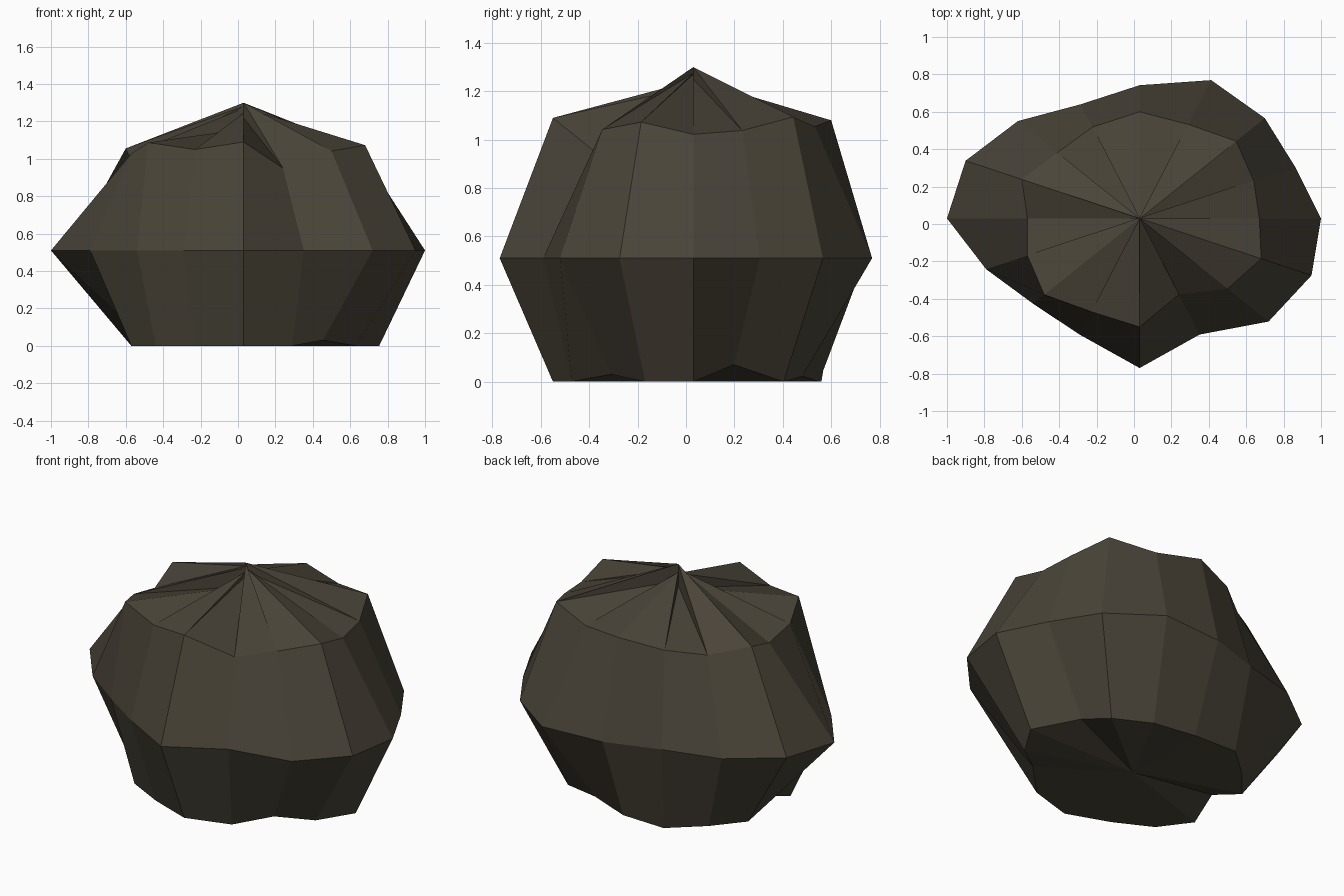
import bpy, math

if "Cube" in bpy.data.objects:
    bpy.data.objects.remove(bpy.data.objects["Cube"])

# Rock: a squashed 16 x 4 sphere with uneven radii and a flattened base
N = 16
CX, CY, CZ = 0.03, 0.03, 0.51
SQUASH = 0.8

# radius of each ring, counter-clockwise from +x
upper = [.64, .66, .73, .68, .7125, .66, .622, .682,
         .60, .649, .721, .675, .725, .55, .665, .7035]
middle = [.97, .90, .947, 1.0, .89, .825, .92, 1.007,
          1.03, .888, .806, .84, 1.0, .84, .975, .995]
lower = [.725, .55, .66, .61, .65, .717, .65, .65,
         .555, .65, .665, .66, .725, .68, .60, .65]
# jagged peak: each top facet has its own tip height
tips = [1.25, 1.30, 1.20, 1.25, 1.25, 1.17, 1.30, 1.28,
        1.27, 1.16, 1.16, 1.245, 1.22, 1.30, 1.275, 1.27]


def ring(radii, rise):
    pts = []
    for i, r in enumerate(radii):
        a = 2 * math.pi * i / N
        pts.append((CX + r * math.cos(a), CY + SQUASH * r * math.sin(a),
                    max(0, CZ + rise * SQUASH * r)))
    return pts


verts = ring(upper, 1) + ring(middle, 0) + ring(lower, -1)
verts += [(CX, CY, z) for z in tips] + [(CX, CY, 0)]

faces = []
for i in range(N):
    j = (i + 1) % N
    faces.append((i, j, 3 * N + i))               # top facet
    faces.append((3 * N + i, j, 3 * N + j))       # step between facets
    for t in (0, N):                              # side facets
        faces.append((t + j, t + i, t + N + i, t + N + j))
    faces.append((2 * N + j, 2 * N + i, 4 * N))   # underside

mesh = bpy.data.meshes.new("rock")
mesh.from_pydata(verts, [], faces)
mesh.update()
stone = bpy.data.materials.new("dark brown stone")
stone.diffuse_color = (0.068, 0.058, 0.040, 1)
stone.use_nodes = True
stone.node_tree.nodes["Principled BSDF"].inputs["Base Color"].default_value = stone.diffuse_color
mesh.materials.append(stone)
rock = bpy.data.objects.new("rock", mesh)
bpy.context.collection.objects.link(rock)
